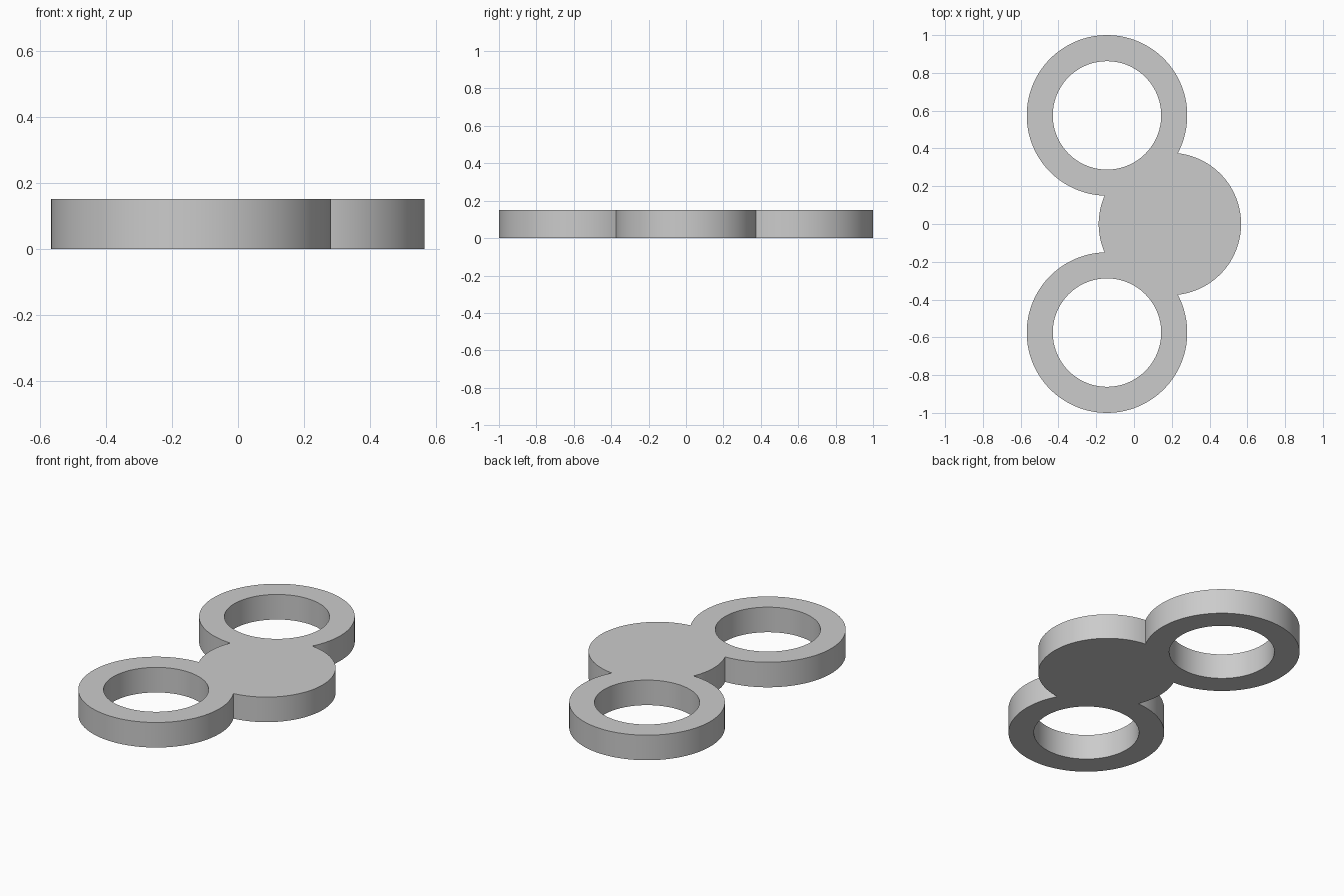
import bpy
import bmesh
from math import atan2, acos, hypot, cos, sin, pi, radians

if "Cube" in bpy.data.objects:
    bpy.data.objects.remove(bpy.data.objects["Cube"], do_unlink=True)

HEIGHT = 0.151
DISC_X, DISC_R = 0.19, 0.377
RING_X, RING_Y = -0.143, 0.575
RING_R, HOLE_R = 0.425, 0.287
TURN = 2 * pi


def arc(cx, cy, r, start, end):
    """Points counterclockwise from start up to, not including, end."""
    sweep = (end - start) % TURN or TURN
    n = max(4, round(sweep / TURN * 96))
    return [(cx + r * cos(start + sweep * i / n),
             cy + r * sin(start + sweep * i / n)) for i in range(n)]


# Angles where the disc and the upper ring cross, seen from each centre
dx, dy = RING_X - DISC_X, RING_Y
dist = hypot(dx, dy)
toward_ring = atan2(dy, dx)
half_d = acos((DISC_R**2 + dist**2 - RING_R**2) / (2 * DISC_R * dist))
half_r = acos((RING_R**2 + dist**2 - DISC_R**2) / (2 * RING_R * dist))
d_right, d_left = toward_ring - half_d, toward_ring + half_d
r_right, r_left = toward_ring + pi + half_r, toward_ring + pi - half_r

# Joined outer outline of disc and rings, then the two round holes
outline = arc(DISC_X, 0, DISC_R, -d_right, d_right)
outline += arc(RING_X, RING_Y, RING_R, r_right, r_left)
outline += arc(DISC_X, 0, DISC_R, d_left, -d_left)
outline += arc(RING_X, -RING_Y, RING_R, -r_left, -r_right)
loops = [outline] + [arc(RING_X, s * RING_Y, HOLE_R, 0, TURN) for s in (1, -1)]

# Filled profile, extruded to the plate thickness
curve = bpy.data.curves.new("plate_profile", "CURVE")
curve.dimensions = "2D"
curve.fill_mode = "BOTH"
curve.extrude = HEIGHT / 2
for points in loops:
    spline = curve.splines.new("POLY")
    spline.points.add(len(points) - 1)
    for p, (x, y) in zip(spline.points, points):
        p.co = (x, y, 0, 1)
    spline.use_cyclic_u = True

plate = bpy.data.objects.new("double_ring_plate", curve)
bpy.context.collection.objects.link(plate)
bpy.ops.object.select_all(action="DESELECT")
plate.select_set(True)
bpy.context.view_layer.objects.active = plate
bpy.ops.object.convert(target="MESH")
plate = bpy.context.object

# Weld caps to walls and stand the plate on the ground
bm = bmesh.new()
bm.from_mesh(plate.data)
bmesh.ops.remove_doubles(bm, verts=bm.verts, dist=0.0001)
bmesh.ops.translate(bm, verts=bm.verts, vec=(0, 0, HEIGHT / 2))
bmesh.ops.recalc_face_normals(bm, faces=bm.faces)
bm.to_mesh(plate.data)
bm.free()

# Plain grey material
grey = bpy.data.materials.new("light_grey")
grey.use_nodes = True
color = (0.6, 0.6, 0.6, 1)
grey.diffuse_color = color
grey.node_tree.nodes["Principled BSDF"].inputs["Base Color"].default_value = color
plate.data.materials.clear()
plate.data.materials.append(grey)

bpy.ops.object.shade_smooth_by_angle(angle=radians(30))
